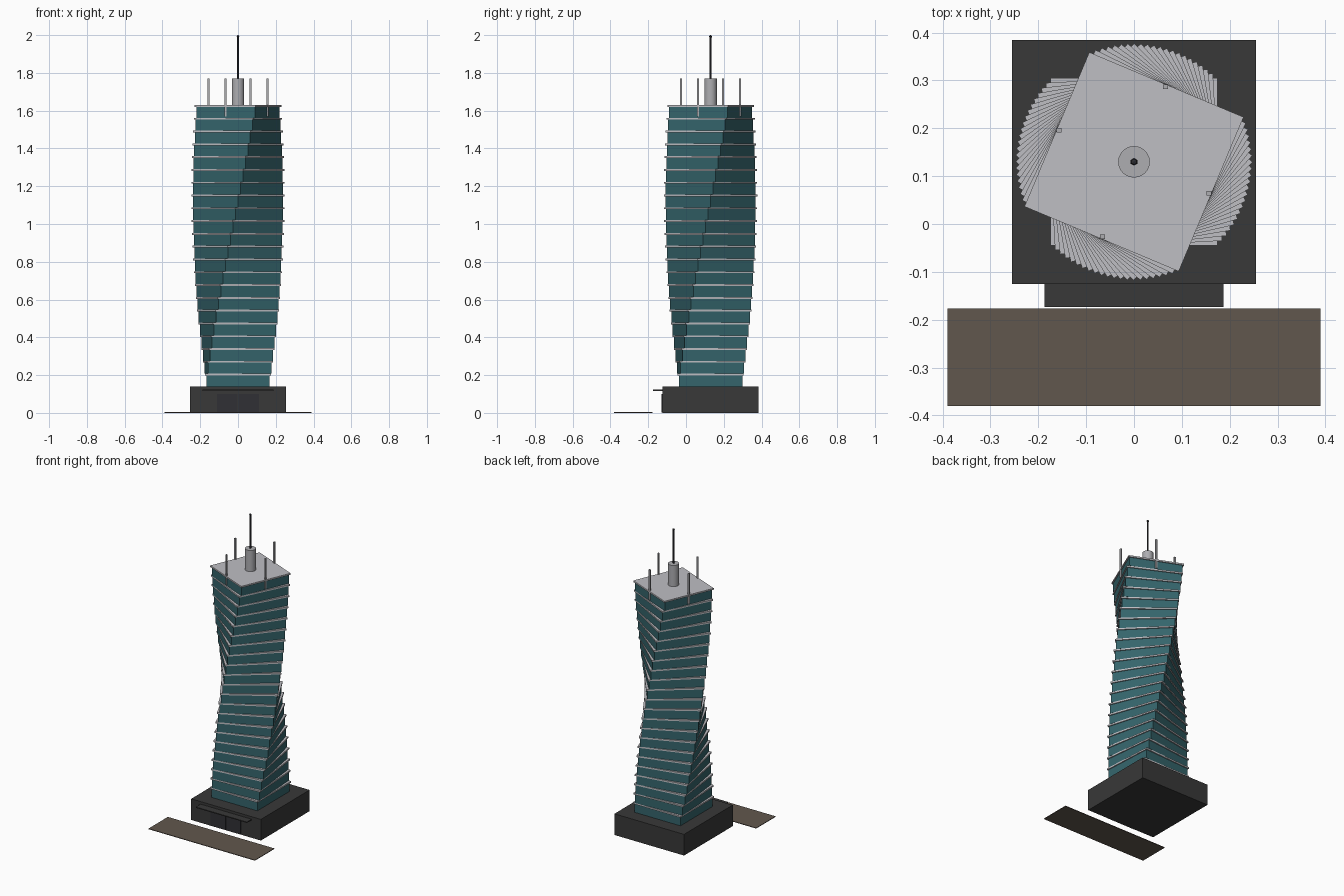
import bpy, math
from mathutils import Matrix, Vector

if "Cube" in bpy.data.objects:
    bpy.data.objects.remove(bpy.data.objects["Cube"])

AXIS_Y = 0.13          # tower axis
BASE, ROOF = 0.14, 1.63
FLOORS, TWIST = 22, math.radians(3.2)
STEP = (ROOF - BASE) / FLOORS
SLAB = 0.01


def material(name, color):
    m = bpy.data.materials.new(name)
    m.use_nodes = True
    m.diffuse_color = (*color, 1)
    m.node_tree.nodes["Principled BSDF"].inputs["Base Color"].default_value = (*color, 1)
    return m


teal = material("teal glass", (0.035, 0.13, 0.15))
grey = material("light concrete", (0.52, 0.52, 0.55))
metal = material("grey metal", (0.42, 0.42, 0.44))
dark = material("dark stone", (0.04, 0.04, 0.04))
black = material("dark steel", (0.03, 0.03, 0.035))
paving = material("brown paving", (0.12, 0.095, 0.075))


def box(name, mat, x, y, z, turn=0.0):
    """Box spanning the given (low, high) ranges, turned about its own centre."""
    bpy.ops.mesh.primitive_cube_add(size=1)
    ob = bpy.context.object
    ob.name = name
    size = Vector([hi - lo for lo, hi in (x, y, z)])
    centre = Vector([(hi + lo) / 2 for lo, hi in (x, y, z)])
    ob.data.transform(Matrix.Diagonal((*size, 1)))
    ob.location = centre
    ob.rotation_euler.z = turn
    ob.data.materials.append(mat)
    return ob


def around(centre, half):
    return (centre - half, centre + half)


def rod(name, mat, radius, z0, z1, sides):
    bpy.ops.mesh.primitive_cylinder_add(vertices=sides, radius=radius, depth=z1 - z0,
                                        location=(0, AXIS_Y, (z0 + z1) / 2))
    ob = bpy.context.object
    ob.name = name
    ob.data.materials.append(mat)
    bpy.ops.object.shade_smooth_by_angle(angle=math.radians(40))
    return ob


# Ground level: podium, entrance, canopy and forecourt
box("podium", dark, around(0, 0.255), around(AXIS_Y, 0.255), (0, BASE))
box("canopy", dark, around(0, 0.187), (-0.174, -0.12), (0.117, 0.123))
for side in (-1, 1):
    box("entrance_door", black, around(side * 0.056, 0.054), (-0.129, -0.12), (0.002, 0.1))
box("forecourt", paving, around(0, 0.39), (-0.38, -0.177), (0, 0.004))

# Twisting stack of glass storeys, each capped by a projecting slab
for i in range(FLOORS):
    z0, z1 = BASE + i * STEP, BASE + (i + 1) * STEP
    for name, mat, half, z in (("glass_storey", teal, 0.168, (z0, z1 - SLAB)),
                               ("floor_slab", grey, 0.175, (z1 - SLAB, z1))):
        box(f"{name}_{i + 1}", mat, around(0, half), around(AXIS_Y, half), z, i * TWIST)

# Roof fins at the middle of each side
top_turn = (FLOORS - 1) * TWIST
for k in range(4):
    a = top_turn + k * math.pi / 2
    box(f"roof_fin_{k + 1}", metal, around(0.17 * math.cos(a), 0.005),
        around(AXIS_Y + 0.17 * math.sin(a), 0.005), (1.57, 1.77))

# Roof drum and mast
rod("roof_drum", metal, 0.033, ROOF, 1.77, 24)
rod("mast", black, 0.005, 1.77, 1.995, 6)
bpy.ops.mesh.primitive_uv_sphere_add(segments=6, ring_count=4, radius=0.008,
                                     location=(0, AXIS_Y, 1.992))
bpy.context.object.name = "mast_tip"
bpy.context.object.data.materials.append(black)
